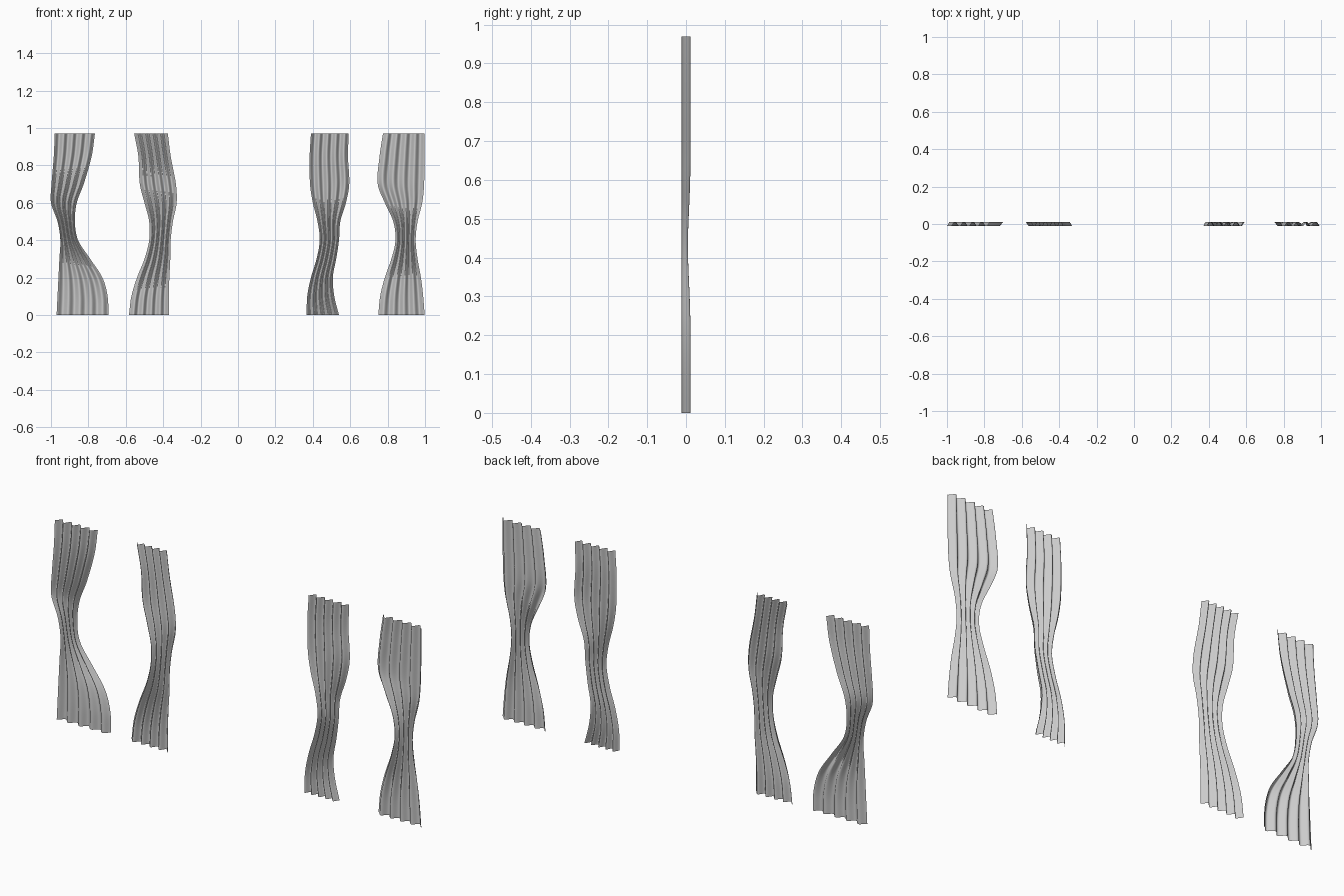
import bpy, bmesh, math

if "Cube" in bpy.data.objects:
    bpy.data.objects.remove(bpy.data.objects["Cube"])

# Heights shared by all edge profiles
LEVELS = [0, .1, .2, .3, .4, .5, .6, .7, .85, .97]
HALF_FOLDS, STEPS, ROWS = 9, 10, 48

# Per panel: pleat direction, left edge x, right edge x at each level
PANELS = {
    "outer_left_curtain": (-1,
        [-.97, -.965, -.96, -.955, -.95, -.965, -1.0, -.997, -.985, -.98],
        [-.693, -.697, -.725, -.79, -.855, -.872, -.862, -.825, -.782, -.765]),
    "inner_left_curtain": (1,
        [-.583, -.57, -.54, -.5, -.475, -.475, -.5, -.525, -.533, -.555],
        [-.37, -.37, -.367, -.362, -.36, -.348, -.328, -.332, -.36, -.375]),
    "inner_right_curtain": (-1,
        [.367, .37, .39, .42, .437, .425, .4, .385, .383, .39],
        [.54, .515, .507, .525, .54, .547, .577, .595, .588, .592]),
    "outer_right_curtain": (1,
        [.75, .76, .785, .82, .842, .83, .785, .747, .757, .775],
        [.998, .99, .978, .96, .95, .96, .985, .995, .998, .998]),
}


def smooth(values, z):
    """Cubic interpolation of an edge profile at height z."""
    n = len(LEVELS)
    i = max(k for k in range(n - 1) if LEVELS[k] <= z + 1e-9)

    def slope(k):
        a, b = max(k - 1, 0), min(k + 1, n - 1)
        return (values[b] - values[a]) / (LEVELS[b] - LEVELS[a])
    h = LEVELS[i + 1] - LEVELS[i]
    t = (z - LEVELS[i]) / h
    return ((2*t**3 - 3*t**2 + 1) * values[i] + (t**3 - 2*t**2 + t) * h * slope(i)
            + (3*t**2 - 2*t**3) * values[i + 1] + (t**3 - t**2) * h * slope(i + 1))


def curtain(name, sign, left, right):
    bm = bmesh.new()
    cols = HALF_FOLDS * STEPS
    grid = []
    for r in range(ROWS + 1):
        z = LEVELS[-1] * r / ROWS
        x0, x1 = smooth(left, z), smooth(right, z)
        # pleats flatten a little where the cloth is gathered
        pinch = math.exp(-((z - .43) / .13) ** 2)
        amp = .012 - .004 * pinch
        grid.append([bm.verts.new((x0 + (x1 - x0) * c / cols,
                                   sign * amp * math.cos(math.pi * c / STEPS) - .003 * pinch, z))
                     for c in range(cols + 1)])
    for lo, hi in zip(grid, grid[1:]):
        for c in range(cols):
            bm.faces.new((lo[c], lo[c + 1], hi[c + 1], hi[c])).smooth = True
    mesh = bpy.data.meshes.new(name)
    bm.to_mesh(mesh)
    bm.free()
    bpy.context.collection.objects.link(bpy.data.objects.new(name, mesh))


# Four pleated, gathered curtain panels
for name, (sign, left, right) in PANELS.items():
    curtain(name, sign, left, right)
